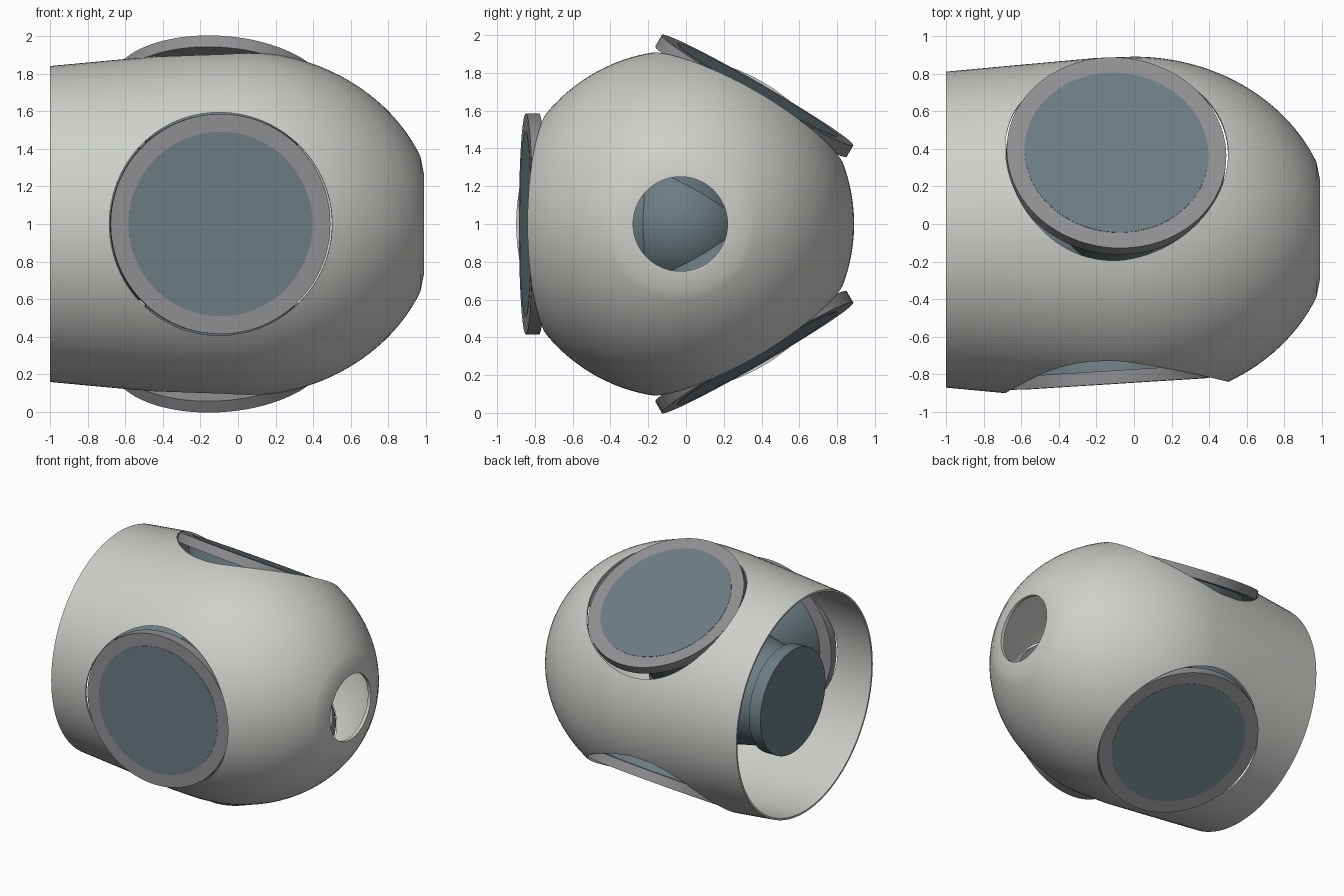
import bpy, bmesh, math
from mathutils import Vector, Matrix

if "Cube" in bpy.data.objects:
    bpy.data.objects.remove(bpy.data.objects["Cube"])

AXIS = Vector((0, -0.03, 1.0))   # body axis runs along x through this point


def material(name, rgb):
    m = bpy.data.materials.new(name)
    m.diffuse_color = (*rgb, 1)
    m.use_nodes = True
    m.node_tree.nodes["Principled BSDF"].inputs["Base Color"].default_value = m.diffuse_color
    return m


PALE = material("pale grey", (0.62, 0.63, 0.59))
GREY = material("ring grey", (0.28, 0.275, 0.29))
TEAL = material("slate teal", (0.15, 0.205, 0.225))


def lathe(name, profile, direction, origin, mat, closed=False, n=96):
    """Revolve (height, radius) points about a direction."""
    rot = Vector(direction).to_track_quat('Z', 'Y').to_matrix().to_4x4()
    bm = bmesh.new()
    rings = []
    for h, r in profile:
        if r == 0:
            rings.append([bm.verts.new((0, 0, h))] * n)
        else:
            rings.append([bm.verts.new((r * math.cos(2 * math.pi * i / n),
                                        r * math.sin(2 * math.pi * i / n), h)) for i in range(n)])
    pairs = list(zip(rings, rings[1:])) + ([(rings[-1], rings[0])] if closed else [])
    for a, b in pairs:
        for i in range(n):
            j = (i + 1) % n
            face = list(dict.fromkeys((a[i], a[j], b[j], b[i])))
            bm.faces.new(face)
    bmesh.ops.recalc_face_normals(bm, faces=bm.faces)
    bm.transform(Matrix.Translation(origin) @ rot)
    me = bpy.data.meshes.new(name)
    bm.to_mesh(me)
    bm.free()
    me.materials.append(mat)
    ob = bpy.data.objects.new(name, me)
    bpy.context.collection.objects.link(ob)
    return ob


def activate(ob):
    bpy.ops.object.select_all(action='DESELECT')
    ob.select_set(True)
    bpy.context.view_layer.objects.active = ob


def smooth(ob):
    activate(ob)
    bpy.ops.object.shade_smooth_by_angle(angle=math.radians(35))


# Egg-shaped shell: open at the back end, small round hole in the nose
R, A, T = 0.92, 1.054, 0.014
outer = [(-1, 0.84), (-0.7, 0.868), (-0.4, 0.895), (-0.2, 0.913)]
end = math.asin(0.36 / R)
steps = 24
for i in range(steps + 1):
    t = math.pi / 2 + (end - math.pi / 2) * i / steps
    outer.append((A * math.cos(t), R * math.sin(t)))
lip = [(0.988, 0.27), (0.99, 0.25), (0.965, 0.25)]
inner = [(h * 0.985 if h > 0 else h, r - T) for h, r in reversed(outer)]
shell = lathe("shell", outer + lip + inner, (1, 0, 0), AXIS, PALE, closed=True)

# Three round ports spaced evenly around the axis, tilted with the taper
tilt = math.radians(3.6)
cutters = []
for k, deg in enumerate((180, 60, -60)):
    a = math.radians(deg)
    radial = Vector((0, math.cos(a), math.sin(a)))
    normal = radial * math.cos(tilt) + Vector((math.sin(tilt), 0, 0))
    centre = AXIS + radial * 0.818 + Vector((-0.093, 0, 0))
    # port ring
    smooth(lathe(f"port_ring_{k}", [(0, 0.49), (0, 0.585), (-0.07, 0.585), (-0.07, 0.49)],
                 normal, centre, GREY, closed=True))
    # port disc with a funnel narrowing towards the hub
    smooth(lathe(f"port_funnel_{k}", [(0.002, 0), (0.002, 0.49), (-0.09, 0.49),
                                      (-0.36, 0.36), (-0.62, 0.33), (-0.62, 0)],
                 normal, centre, TEAL))
    # opening in the shell
    cut = lathe(f"port_cutter_{k}", [(-0.4, 0), (-0.4, 0.593), (0.4, 0.593), (0.4, 0)],
                normal, centre, PALE)
    cut.hide_render = True
    cutters.append(cut)

for cut in cutters:
    activate(shell)
    mod = shell.modifiers.new("port", 'BOOLEAN')
    mod.operation = 'DIFFERENCE'
    mod.solver = 'EXACT'
    mod.object = cut
    bpy.ops.object.modifier_apply(modifier=mod.name)
for cut in cutters:
    bpy.data.objects.remove(cut, do_unlink=True)
smooth(shell)

# Central hub with a flat drum facing the open end and a domed front
hub = [(-0.9, 0), (-0.9, 0.40), (-0.8, 0.40), (-0.8, 0.36), (-0.65, 0.38), (-0.45, 0.42), (-0.1, 0.36)]
hub += [(-0.1 + 0.36 * math.sin(i * math.pi / 16), 0.36 * math.cos(i * math.pi / 16))
        for i in range(1, 8)] + [(0.26, 0)]
smooth(lathe("hub", hub, (1, 0, 0), AXIS, TEAL, n=48))
